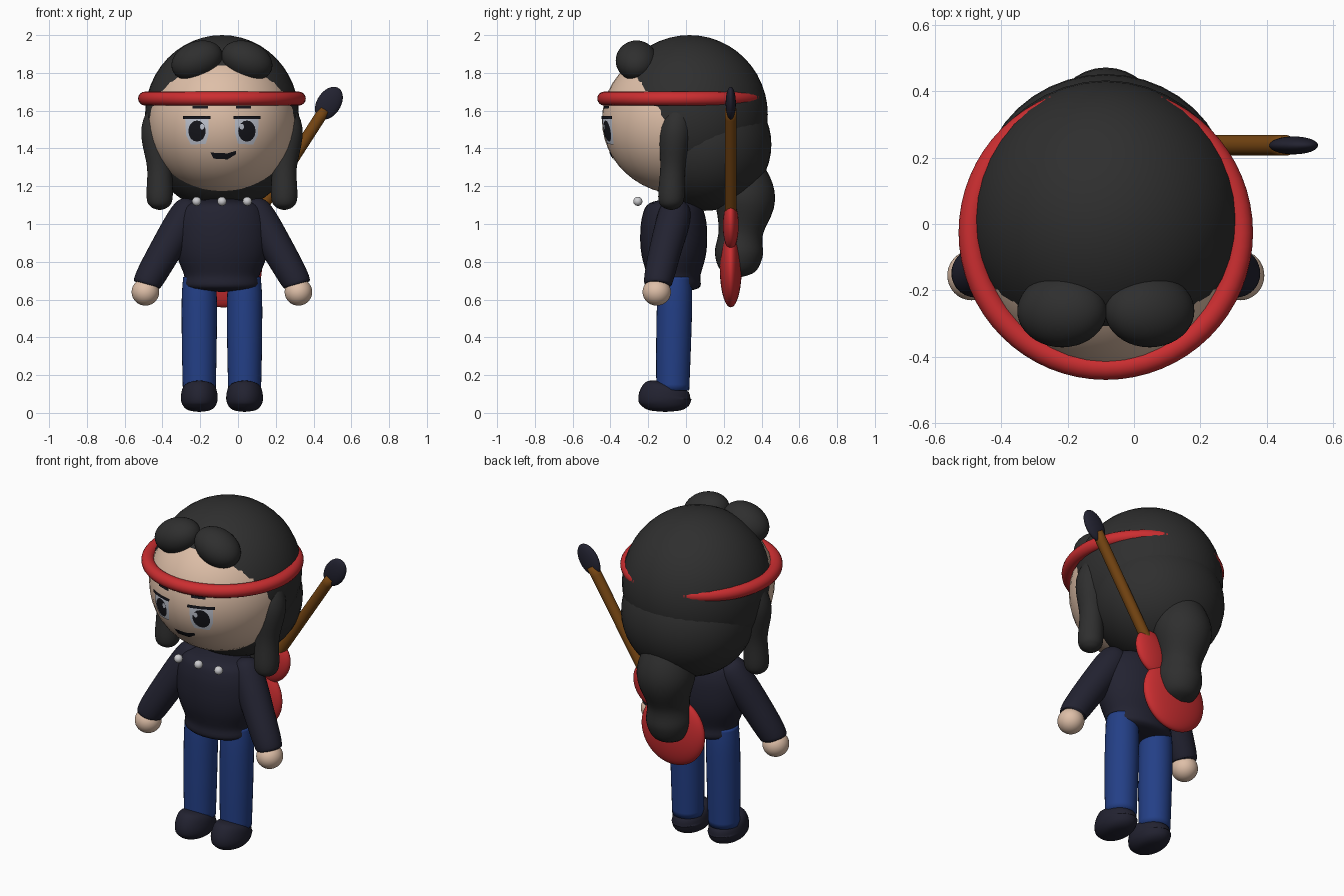
import bpy, bmesh, math
from mathutils import Vector

if "Cube" in bpy.data.objects:
    bpy.data.objects.remove(bpy.data.objects["Cube"], do_unlink=True)

CX = -0.085  # centre line of the figure


def material(name, *rgb):
    m = bpy.data.materials.new(name)
    m.use_nodes = True
    m.diffuse_color = (*rgb, 1)
    m.node_tree.nodes["Principled BSDF"].inputs["Base Color"].default_value = (*rgb, 1)
    return m


SKIN = material("skin", 0.73, 0.52, 0.39)
HAIR = material("hair charcoal", 0.028, 0.028, 0.028)
RED = material("red", 0.6, 0.027, 0.03)
NAVY = material("dark navy", 0.016, 0.016, 0.03)
BLUE = material("denim blue", 0.017, 0.05, 0.24)
BROWN = material("wood brown", 0.18, 0.06, 0.006)
SILVER = material("silver", 0.6, 0.6, 0.62)
WHITE = material("eye white", 0.55, 0.58, 0.66)
BLACK = material("black", 0.008, 0.008, 0.012)


def finish(name, mat):
    ob = bpy.context.object
    ob.name = name
    ob.data.materials.append(mat)
    bpy.ops.object.shade_smooth()
    return ob


def ball(name, mat, loc, radii, tilt=0):
    bpy.ops.mesh.primitive_uv_sphere_add(segments=40, ring_count=24, location=loc,
                                         rotation=(0, tilt, 0))
    bpy.context.object.scale = radii
    return finish(name, mat)


def mesh_object(name, mat, bm):
    bmesh.ops.recalc_face_normals(bm, faces=bm.faces)
    me = bpy.data.meshes.new(name)
    bm.to_mesh(me)
    bm.free()
    ob = bpy.data.objects.new(name, me)
    bpy.context.collection.objects.link(ob)
    bpy.ops.object.select_all(action='DESELECT')
    ob.select_set(True)
    bpy.context.view_layer.objects.active = ob
    return finish(name, mat)


def loft(name, mat, points, depth=1.0, sides=32, steps=5):
    """Smooth round body through (x, y, z, radius) points; depth squashes it in y."""
    p = [Vector(q) for q in points]
    p = [p[0]] + p + [p[-1]]
    path = []
    for a, b, c, d in zip(p, p[1:], p[2:], p[3:]):
        for k in range(steps):
            t = k / steps
            path.append(0.5 * (2 * b + (c - a) * t + (2 * a - 5 * b + 4 * c - d) * t ** 2
                               + (3 * b - a - 3 * c + d) * t ** 3))
    path.append(p[-1])
    bm = bmesh.new()
    rings = []
    for i, q in enumerate(path):
        tangent = (path[min(i + 1, len(path) - 1)] - path[max(i - 1, 0)]).to_3d()
        u = tangent.cross(Vector((0, 1, 0))).normalized()
        v = tangent.cross(u).normalized()
        ring = []
        for s in range(sides):
            a = math.tau * s / sides
            off = (u * math.cos(a) + v * math.sin(a)) * max(q.w, 0.002)
            off.y *= depth
            ring.append(bm.verts.new(q.to_3d() + off))
        rings.append(ring)
    for r0, r1 in zip(rings, rings[1:]):
        for s in range(sides):
            n = (s + 1) % sides
            bm.faces.new((r0[s], r0[n], r1[n], r1[s]))
    bm.faces.new(rings[0])
    bm.faces.new(rings[-1])
    return mesh_object(name, mat, bm)


# Head
HEAD, HEAD_R = Vector((CX, -0.02, 1.55)), Vector((0.395, 0.425, 0.395))
ball("head", SKIN, HEAD, HEAD_R)


def plate(name, mat, outline, lift):
    """Thin painted shape laid on the face; outline is (x from centre line, z)."""
    n = len(outline)
    mx, mz = sum(q[0] for q in outline) / n, sum(q[1] for q in outline) / n
    dense = []
    for (x0, z0), (x1, z1) in zip(outline, outline[1:] + outline[:1]):
        dense += [(x0 + (x1 - x0) * k / 4, z0 + (z1 - z0) * k / 4) for k in range(4)]
    bm = bmesh.new()

    def project(x, z):
        h = 1 - (x / HEAD_R.x) ** 2 - ((z - HEAD.z) / HEAD_R.z) ** 2
        return bm.verts.new((CX + x, HEAD.y - HEAD_R.y * math.sqrt(h) - lift, z))

    rings = [[project(mx + (x - mx) * f, mz + (z - mz) * f) for x, z in dense]
             for f in (0.33, 0.67, 1)]
    centre = project(mx, mz)
    for s in range(len(dense)):
        t = (s + 1) % len(dense)
        bm.faces.new((centre, rings[0][s], rings[0][t]))
        for r0, r1 in zip(rings, rings[1:]):
            bm.faces.new((r0[s], r1[s], r1[t], r0[t]))
    return mesh_object(name, mat, bm)


def oval(x, z, rx, rz):
    return [(x + rx * math.cos(math.tau * k / 16), z + rz * math.sin(math.tau * k / 16))
            for k in range(16)]


# Face details
for side, label in ((1, "left"), (-1, "right")):
    def box(x0, x1, z0, z1):
        return [(side * x, z) for x, z in ((x0, z0), (x1, z0), (x1, z1), (x0, z1))]
    plate(label + "_eye_white", WHITE,
          [(side * x, z) for x, z in ((0.085, 1.425), (0.165, 1.42), (0.19, 1.47),
                                      (0.195, 1.56), (0.07, 1.56), (0.07, 1.48))], 0.003)
    plate(label + "_pupil", BLACK, oval(side * 0.132, 1.492, 0.046, 0.056), 0.005)
    plate(label + "_eye_glint", WHITE, oval(side * 0.105, 1.515, 0.012, 0.015), 0.007)
    plate(label + "_lash", BLACK, box(0.06, 0.205, 1.555, 1.572), 0.008)
    plate(label + "_brow", BLACK, box(0.075, 0.155, 1.612, 1.626), 0.004)
plate("mouth", BLACK, [(-0.06, 1.378), (0.03, 1.374), (0.075, 1.388), (0.075, 1.37),
                       (0.03, 1.342), (-0.045, 1.346)], 0.004)

# Hair
ball("hair_cap", HAIR, (CX, 0.018, 1.58), (0.407, 0.415, 0.42))
ball("hair_back", HAIR, (CX, 0.1, 1.42), (0.375, 0.352, 0.35))
loft("ponytail", HAIR, [(CX, 0.2, 1.42, 0.1), (CX, 0.28, 1.27, 0.135), (CX, 0.31, 1.13, 0.162),
                        (CX, 0.29, 0.96, 0.118), (CX, 0.28, 0.84, 0.127),
                        (CX, 0.28, 0.75, 0.09), (CX, 0.28, 0.715, 0.0)])
for s, label in ((1, "left"), (-1, "right")):
    ball(label + "_fringe_bun", HAIR, (CX + s * 0.132, -0.262, 1.865),
         (0.14, 0.11, 0.1), s * math.radians(22))
    loft(label + "_hair_strand", HAIR,
         [(CX + s * x, y, z, r) for x, y, z, r in
          ((0.31, -0.02, 1.65, 0.05), (0.345, -0.055, 1.5, 0.082), (0.33, -0.07, 1.3, 0.066),
           (0.33, -0.078, 1.14, 0.069), (0.33, -0.078, 1.09, 0.045), (0.33, -0.078, 1.073, 0))])

# Headband
bpy.ops.mesh.primitive_torus_add(location=(CX, -0.026, 1.664), major_radius=0.407,
                                 minor_radius=0.037, major_segments=64, minor_segments=16)
finish("headband", RED)

# Torso and collar studs
loft("jacket", NAVY, [(CX, -0.065, z, r) for z, r in
                      ((0.64, 0.0), (0.66, 0.185), (0.73, 0.2), (0.83, 0.238), (0.93, 0.25),
                       (1.04, 0.235), (1.11, 0.18), (1.14, 0.0))], depth=0.71)
for k in (-1, 0, 1):
    ball("collar_stud", SILVER, (CX + k * 0.134, -0.255, 1.12), (0.024,) * 3)

# Limbs
for s, label in ((1, "left"), (-1, "right")):
    loft(label + "_sleeve", NAVY,
         [(CX + s * x, y, z, r) for x, y, z, r in
          ((0.145, -0.05, 1.125, 0.0), (0.16, -0.055, 1.1, 0.065), (0.2, -0.065, 1.03, 0.088),
           (0.3, -0.11, 0.86, 0.085), (0.385, -0.145, 0.71, 0.077),
           (0.4, -0.15, 0.675, 0.06), (0.405, -0.152, 0.665, 0.0))])
    ball(label + "_hand", SKIN, (CX + s * 0.405, -0.155, 0.64), (0.073, 0.075, 0.072))
    loft(label + "_trouser_leg", BLUE,
         [(CX + s * 0.12, y, z, r) for y, z, r in
          ((-0.058, 0.72, 0.085), (-0.06, 0.6, 0.093), (-0.066, 0.35, 0.092),
           (-0.07, 0.12, 0.087))])
    loft(label + "_shoe", NAVY,
         [(CX + s * 0.12, y, z, r) for y, z, r in
          ((-0.11, 0.005, 0.0), (-0.11, 0.015, 0.06), (-0.11, 0.045, 0.09),
           (-0.11, 0.09, 0.097), (-0.09, 0.14, 0.078), (-0.08, 0.165, 0.0))], depth=1.45)

# Stringed instrument slung across the back
GY, LEAN = 0.237, math.atan2(0.57, 0.885)


def along(d):
    return Vector((-0.082 + d * math.sin(LEAN), GY, 0.765 + d * math.cos(LEAN)))


ball("instrument_lower_body", RED, along(0), (0.21, 0.058, 0.205), LEAN)
ball("instrument_upper_body", RED, along(0.27), (0.11, 0.042, 0.135), LEAN)
loft("instrument_neck", BROWN, [(*along(d), 0.031) for d in (0.2, 0.6, 1.0)])
ball("instrument_head", NAVY, along(1.04), (0.063, 0.027, 0.095), LEAN)
